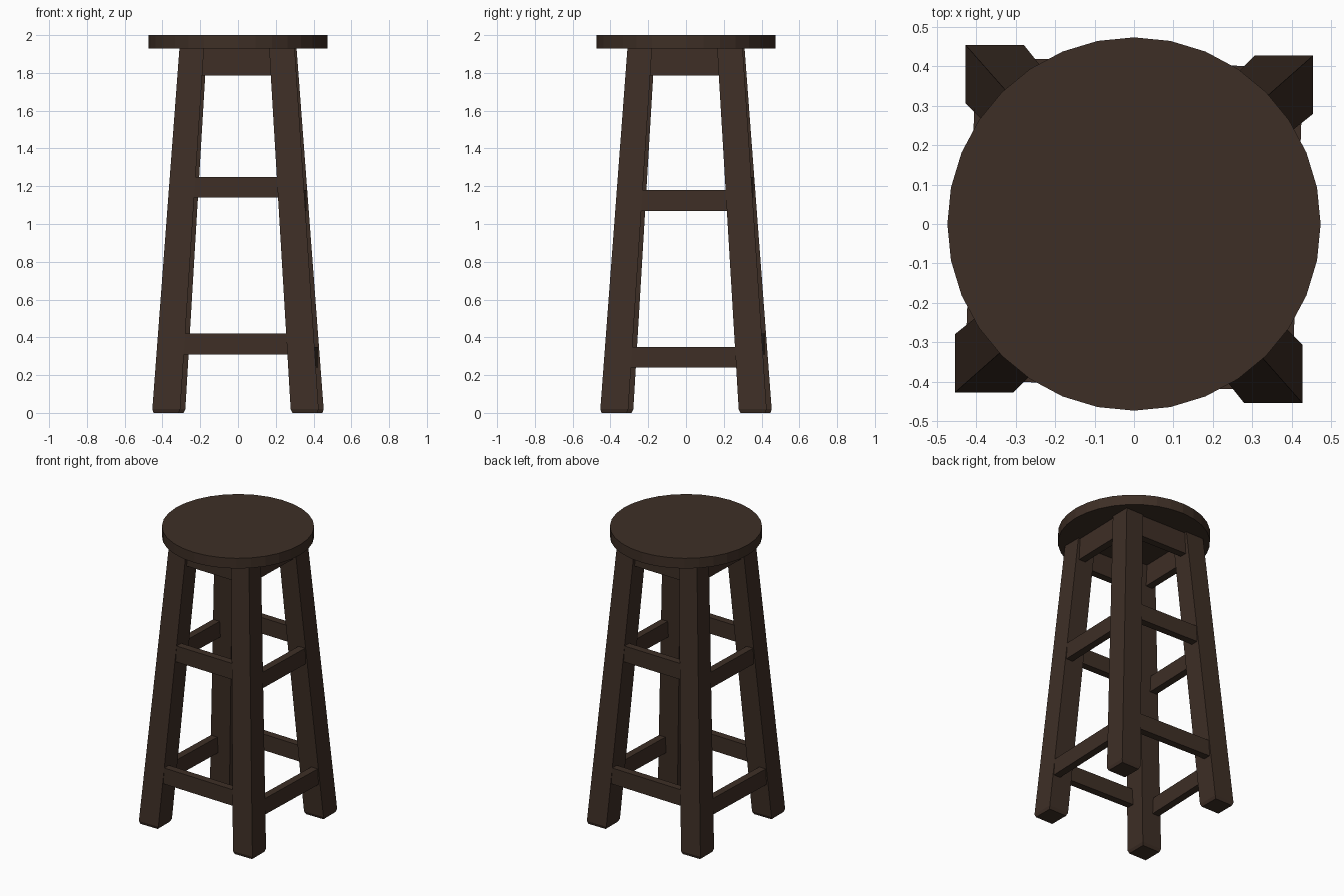
import bpy, bmesh, math
from mathutils import Matrix, Vector

if "Cube" in bpy.data.objects:
    bpy.data.objects.remove(bpy.data.objects["Cube"])

wood = bpy.data.materials.new("dark brown wood")
wood.diffuse_color = (0.048, 0.028, 0.019, 1)
wood.use_nodes = True
wood.node_tree.nodes["Principled BSDF"].inputs["Base Color"].default_value = wood.diffuse_color

SEAT_BOTTOM, SEAT_TOP = 1.93, 2.0


def finish(bm, name, turn=0):
    """Turn the part by quarter turns about z and add it to the scene."""
    bmesh.ops.rotate(bm, verts=bm.verts, matrix=Matrix.Rotation(turn * math.pi / 2, 3, 'Z'))
    bmesh.ops.recalc_face_normals(bm, faces=bm.faces)
    mesh = bpy.data.meshes.new(name)
    bm.to_mesh(mesh)
    bm.free()
    mesh.materials.append(wood)
    obj = bpy.data.objects.new(name, mesh)
    bpy.context.collection.objects.link(obj)
    return obj


def loft(rings, name, turn):
    """Skin a closed solid through rings of four points."""
    bm = bmesh.new()
    loops = [[bm.verts.new(p) for p in ring] for ring in rings]
    for a, b in zip(loops, loops[1:]):
        for i in range(4):
            j = (i + 1) % 4
            bm.faces.new((a[i], a[j], b[j], b[i]))
    bm.faces.new(loops[0])
    bm.faces.new(loops[-1])
    return finish(bm, name, turn)


def rect(x0, x1, y0, y1, z):
    return [(x0, y0, z), (x1, y0, z), (x1, y1, z), (x0, y1, z)]


def leg_ring(z, inset=0.0):
    """Section of the front right leg, which tapers and leans inward."""
    t = z / SEAT_BOTTOM
    mix = lambda a, b: a + (b - a) * t
    return rect(mix(0.28, 0.165) + inset, mix(0.428, 0.30) - inset,
                mix(-0.455, -0.31) + inset, mix(-0.307, -0.18) - inset, z)


def rail(z0, z1, inset, depth, name, turn):
    """Front rail running between the two front legs, near their outer faces."""
    r = leg_ring((z0 + z1) / 2)
    right_x, right_y = (r[0][0] + r[1][0]) / 2, r[0][1] + inset
    left_x, left_y = (r[0][1] + r[2][1]) / 2, -r[1][0] + inset
    ring = lambda z: [(left_x, left_y, z), (right_x, right_y, z),
                      (right_x, right_y + depth, z), (left_x, left_y + depth, z)]
    loft([ring(z0), ring(z1)], name, turn)


# Seat
bm = bmesh.new()
bmesh.ops.create_cone(bm, cap_ends=True, segments=32, radius1=0.473, radius2=0.473,
                      depth=SEAT_TOP - SEAT_BOTTOM,
                      matrix=Matrix.Translation(Vector((0, 0, (SEAT_TOP + SEAT_BOTTOM) / 2))))
finish(bm, "seat")

# Legs, rails and aprons, repeated by quarter turns
sides = ["front", "right", "back", "left"]
corners = ["front_right", "back_right", "back_left", "front_left"]
for i in range(4):
    drop = 0.07 * (i % 2)  # side rails sit lower than front and back rails
    loft([leg_ring(0, 0.008), leg_ring(0.02), leg_ring(SEAT_BOTTOM + 0.005)],
         corners[i] + "_leg", i)
    rail(0.31 - drop, 0.42 - drop, 0.006, 0.05, sides[i] + "_lower_rail", i)
    rail(1.14 - drop, 1.25 - drop, 0.006, 0.05, sides[i] + "_upper_rail", i)
    rail(1.785, SEAT_BOTTOM + 0.005, 0.02, 0.05, sides[i] + "_apron", i)
